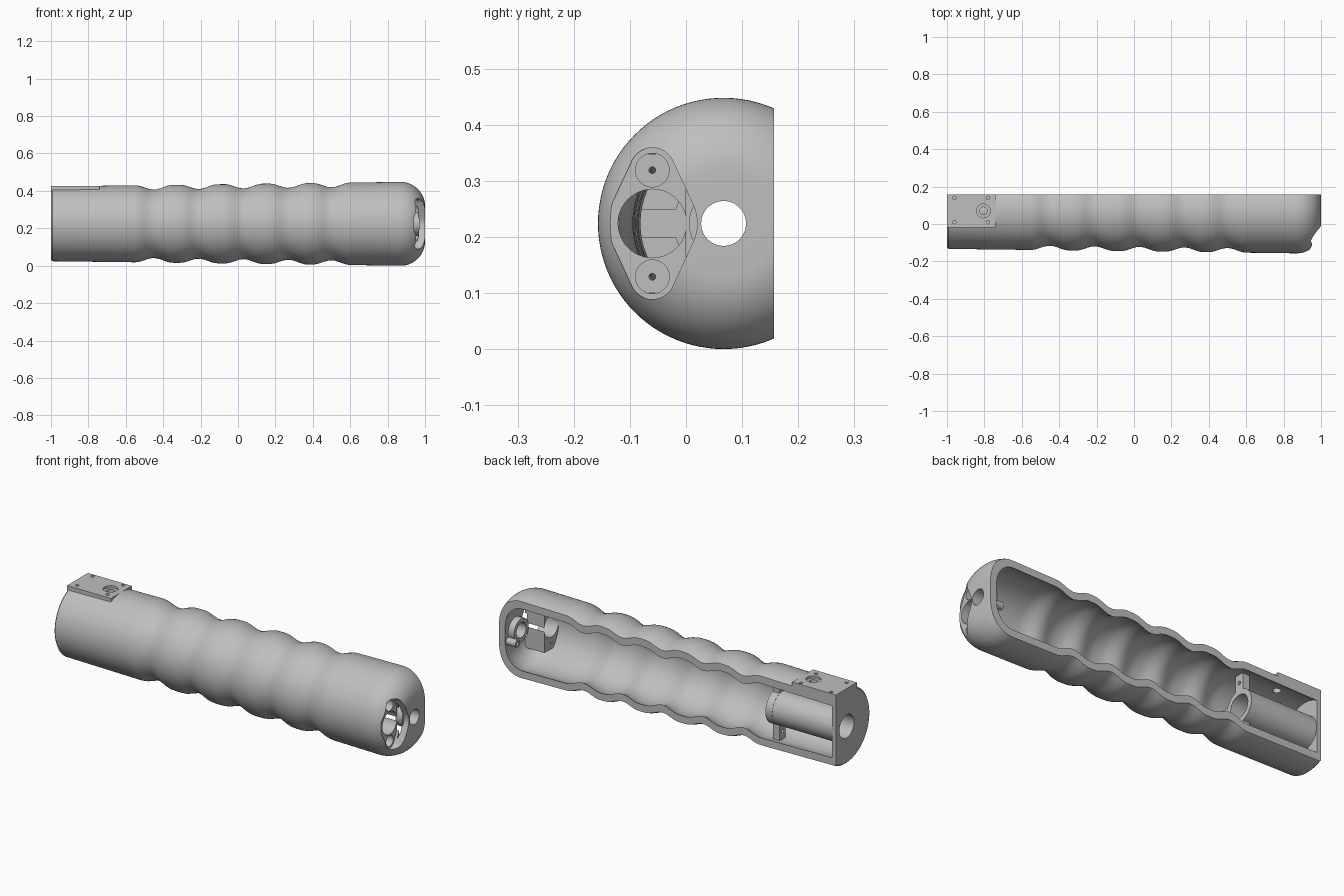
import bpy, bmesh, math
from mathutils import Matrix, Vector

cube = bpy.data.objects.get("Cube")
if cube:
    bpy.data.objects.remove(cube, do_unlink=True)

AXIS_Y, AXIS_Z = 0.067, 0.224   # centre line of the grip
BACK = 0.157                    # open rear plane
JACK_Y = -0.06                  # centre of the end socket
WALL = 0.035

grey = bpy.data.materials.new("plain_grey")
grey.use_nodes = True
grey.diffuse_color = (0.52, 0.52, 0.52, 1)
grey.node_tree.nodes["Principled BSDF"].inputs["Base Color"].default_value = grey.diffuse_color


def finish(name, bm):
    bmesh.ops.recalc_face_normals(bm, faces=bm.faces[:])
    mesh = bpy.data.meshes.new(name)
    bm.to_mesh(mesh)
    bm.free()
    mesh.materials.append(grey)
    ob = bpy.data.objects.new(name, mesh)
    bpy.context.collection.objects.link(ob)
    return ob


def box(name, x, y, z):
    bm = bmesh.new()
    bmesh.ops.create_cube(bm, size=1)
    for v in bm.verts:
        v.co = [lo + (hi - lo) * (c + 0.5) for c, (lo, hi) in zip(v.co, (x, y, z))]
    return finish(name, bm)


def rod(name, x0, x1, y, z, r, sides=48):
    """Cylinder running along x."""
    bm = bmesh.new()
    place = Matrix.Translation(((x0 + x1) / 2, y, z)) @ Matrix.Rotation(math.pi / 2, 4, 'Y')
    bmesh.ops.create_cone(bm, cap_ends=True, segments=sides, radius1=r, radius2=r,
                          depth=x1 - x0, matrix=place)
    return finish(name, bm)


def pin(name, x, y, z0, z1, r, sides=32):
    """Cylinder running along z."""
    bm = bmesh.new()
    bmesh.ops.create_cone(bm, cap_ends=True, segments=sides, radius1=r, radius2=r,
                          depth=z1 - z0, matrix=Matrix.Translation((x, y, (z0 + z1) / 2)))
    return finish(name, bm)


def lathe(name, profile, sides=96):
    bm = bmesh.new()
    rings = []
    for x, r in profile:
        angles = [2 * math.pi * i / sides for i in range(sides)]
        rings.append([bm.verts.new((x, AXIS_Y + r * math.cos(a), AXIS_Z + r * math.sin(a)))
                      for a in angles])
    for a, b in zip(rings, rings[1:]):
        for i in range(sides):
            j = (i + 1) % sides
            bm.faces.new((a[i], a[j], b[j], b[i]))
    bm.faces.new(rings[0])
    bm.faces.new(rings[-1])
    return finish(name, bm)


def combine(ob, tool, operation='DIFFERENCE', keep=False):
    mod = ob.modifiers.new("combine", 'BOOLEAN')
    mod.operation, mod.object, mod.solver = operation, tool, 'EXACT'
    bpy.context.view_layer.update()
    graph = bpy.context.evaluated_depsgraph_get()
    mesh = bpy.data.meshes.new_from_object(ob.evaluated_get(graph))
    ob.modifiers.clear()
    ob.data = mesh
    if not keep:
        bpy.data.objects.remove(tool, do_unlink=True)


def grip_radius(x):
    r = 0.2 + 0.024 * (x + 1) / 1.88
    for valley in (-0.45, -0.21, 0.03, 0.27, 0.5):
        d = abs(x - valley)
        if d < 0.1:
            r -= 0.012 * (1 + math.cos(math.pi * d / 0.1))
    return r


def grip_profile(start, end, corner, inset):
    n = 80
    bend = end - corner
    pts = [(start + (bend - start) * i / n, 0) for i in range(n)]
    pts = [(x, grip_radius(x) - inset) for x, _ in pts]
    r = grip_radius(bend) - inset - corner
    pts += [(bend + corner * math.sin(a), r + corner * math.cos(a))
            for a in (math.pi / 2 * i / 16 for i in range(17))]
    return pts


# Hollow grooved grip
outer_profile = grip_profile(-0.992, 1.0, 0.13, 0)
outer = lathe("grip_shell", [(-1.0, 0.192)] + outer_profile)
envelope = lathe("envelope_helper", [(-0.99, 0.19)] + grip_profile(-0.98, 0.99, 0.125, 0.008))
envelope.hide_render = True
combine(outer, lathe("cavity", grip_profile(-0.975, 0.965, 0.105, WALL)))

# Mounting pad on the top of the flat end
combine(outer, box("pad", (-1.0, -0.74), (-0.02, 0.2), (0.4, 0.427)), 'UNION')
combine(outer, box("rear_cut", (-2, 2), (BACK, 1), (-1, 1)))
for x in (-0.96, -0.78):
    for y in (0.01, 0.14):
        combine(outer, pin("pad_screw_hole", x, y, 0.405, 0.5, 0.009, 20))
combine(outer, pin("pad_recess", -0.805, 0.07, 0.415, 0.5, 0.037))
combine(outer, pin("pad_bore", -0.805, 0.07, 0.35, 0.5, 0.02))

# Socket block behind the rounded end
socket = box("socket_block", (0.84, 0.955), (-0.2, 0.0), (0.1, 0.348))
combine(socket, envelope, 'INTERSECT', keep=True)


def flange_cutter():
    """Diamond outline wrapped around two small circles and one large circle."""
    bm = bmesh.new()
    for z, r in ((-0.095, 0.04), (0, 0.08), (0.095, 0.04)):
        for i in range(40):
            a = 2 * math.pi * i / 40
            for x in (0.942, 1.2):
                bm.verts.new((x, JACK_Y + r * math.cos(a), AXIS_Z + z + r * math.sin(a)))
    hull = bmesh.ops.convex_hull(bm, input=bm.verts[:])
    loose = {g for g in hull["geom_interior"] + hull["geom_unused"]
             if isinstance(g, bmesh.types.BMVert)}
    bmesh.ops.delete(bm, geom=list(loose), context='VERTS')
    bmesh.ops.dissolve_limit(bm, angle_limit=0.01, verts=bm.verts[:], edges=bm.edges[:])
    return finish("flange_pocket", bm)


for part in (outer, socket):
    combine(part, flange_cutter())
    combine(part, rod("socket_bore", 0.7, 1.2, JACK_Y, AXIS_Z, 0.061))
    for side in (-1, 1):
        z = AXIS_Z + side * 0.095
        combine(part, rod("screw_recess", 0.89, 1.2, JACK_Y, z, 0.03))
        combine(part, rod("screw_hole", 0.7, 1.2, JACK_Y, z, 0.006, 16))

# Cord hole with its inner collar
collar = rod("cord_collar", 0.93, 0.97, AXIS_Y, AXIS_Z, 0.062)
lug = rod("small_lug", 0.91, 0.97, 0.128, 0.18, 0.02, 24)
combine(lug, rod("lug_hole", 0.8, 0.94, 0.128, 0.18, 0.009, 16))
for part in (outer, collar):
    combine(part, rod("cord_hole", 0.7, 1.2, AXIS_Y, AXIS_Z, 0.04))

# Bearing tube between the flat end and the spider
tube = rod("bearing_tube", -0.978, -0.6, AXIS_Y, AXIS_Z, 0.088, 64)
for part in (outer, tube):
    combine(part, rod("tube_bore", -1.2, -0.5, AXIS_Y, AXIS_Z, 0.062))

# Four-armed spider supporting the tube
spider = rod("spider", -0.62, -0.58, AXIS_Y, AXIS_Z, 0.089, 64)
combine(spider, box("arm_z", (-0.62, -0.58), (AXIS_Y - 0.026, AXIS_Y + 0.026), (0, 0.45)), 'UNION')
combine(spider, box("arm_y", (-0.62, -0.58), (-0.2, AXIS_Y), (0.198, 0.25)), 'UNION')
combine(spider, rod("spider_bore", -0.7, -0.5, AXIS_Y, AXIS_Z, 0.062))
for side in (-1, 1):
    combine(spider, rod("arm_hole", -0.7, -0.5, AXIS_Y, AXIS_Z + side * 0.125, 0.01, 16))
combine(spider, envelope, 'INTERSECT')

for part in (outer, socket, collar, lug, tube, spider):
    bpy.ops.object.select_all(action='DESELECT')
    part.select_set(True)
    bpy.context.view_layer.objects.active = part
    bpy.ops.object.shade_smooth_by_angle(angle=math.radians(30))
